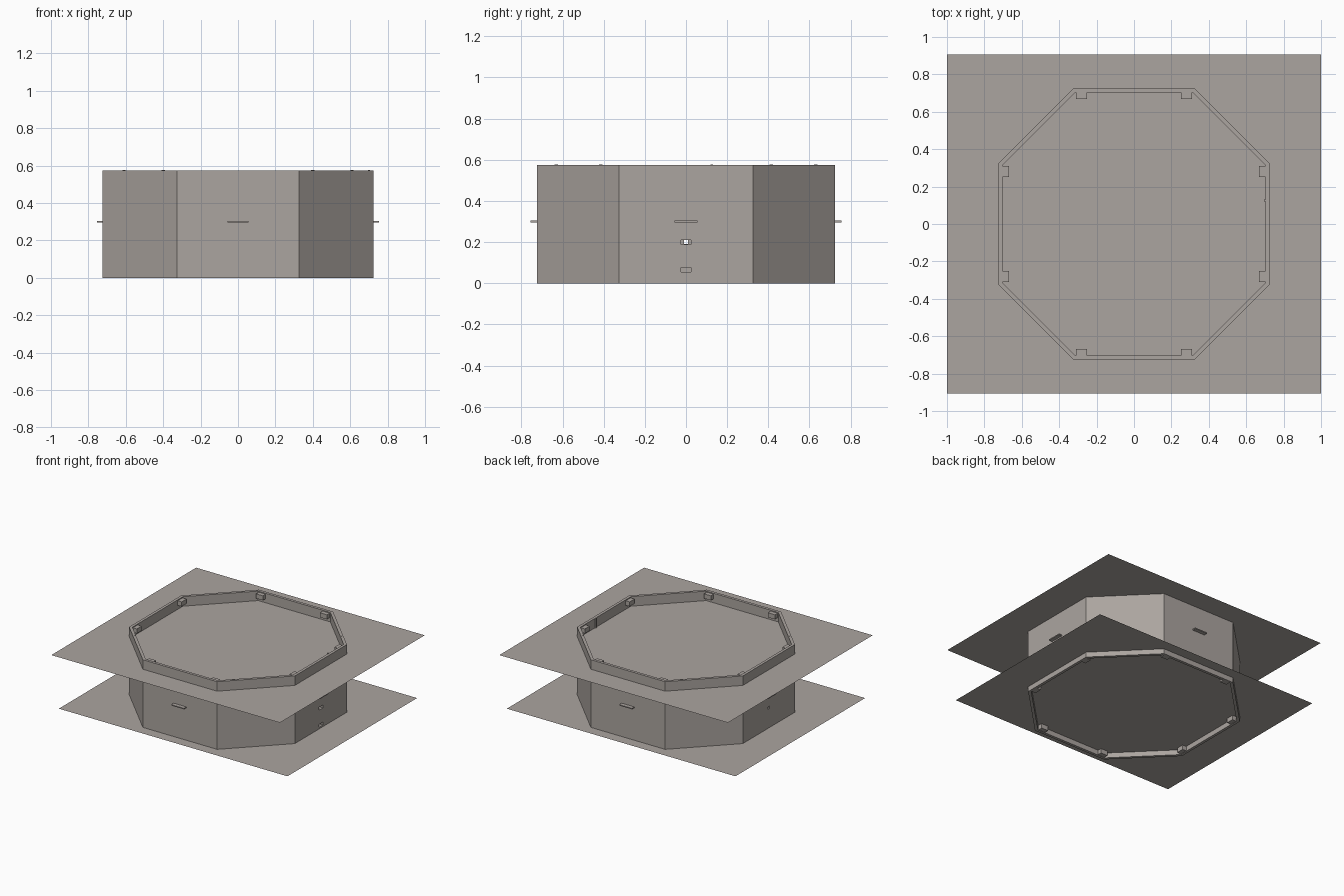
import bpy, bmesh, math
from mathutils import Matrix, Vector

if "Cube" in bpy.data.objects:
    bpy.data.objects.remove(bpy.data.objects["Cube"])

grey = bpy.data.materials.new("warm_grey")
grey.diffuse_color = (0.41, 0.375, 0.35, 1)
grey.use_nodes = True
grey.node_tree.nodes["Principled BSDF"].inputs["Base Color"].default_value = grey.diffuse_color


def finish(name, bm):
    bmesh.ops.recalc_face_normals(bm, faces=bm.faces)
    me = bpy.data.meshes.new(name)
    bm.to_mesh(me)
    bm.free()
    me.materials.append(grey)
    ob = bpy.data.objects.new(name, me)
    bpy.context.collection.objects.link(ob)
    return ob


def add_box(bm, centre, size, angle=0):
    # angle spins the box about the z axis through its own centre
    m = (Matrix.Translation(Vector(centre)) @ Matrix.Rotation(angle, 4, 'Z')
         @ Matrix.Diagonal((*size, 1)))
    bmesh.ops.create_cube(bm, size=1, matrix=m)


def sheet(name, hx, hy, z):
    bm = bmesh.new()
    bm.faces.new([bm.verts.new((x * hx, y * hy, z))
                  for x, y in ((-1, -1), (1, -1), (1, 1), (-1, 1))])
    return finish(name, bm)


R, C, H, T = 0.725, 0.325, 0.575, 0.022

# Eight-sided hollow wall
octagon = [(C, -R), (R, -C), (R, C), (C, R), (-C, R), (-R, C), (-R, -C), (-C, -R)]
bm = bmesh.new()
k = (R - T) / R
loops = [[bm.verts.new((x * s, y * s, z)) for x, y in octagon]
         for s, z in ((1, 0), (1, H), (k, H), (k, 0))]
for a in range(4):
    p, q = loops[a], loops[(a + 1) % 4]
    for i in range(8):
        j = (i + 1) % 8
        bm.faces.new((p[i], p[j], q[j], q[i]))
wall = finish("octagonal_wall", bm)

# Small openings in the right and left walls
bm = bmesh.new()
add_box(bm, (R, 0, 0.20), (0.1, 0.05, 0.022))
add_box(bm, (R, 0, 0.065), (0.1, 0.05, 0.022))
add_box(bm, (-R, 0, 0.20), (0.1, 0.02, 0.02))
cutter = finish("opening_cutter", bm)
cutter.hide_render = True
cutter.hide_set(True)
mod = wall.modifiers.new("openings", 'BOOLEAN')
mod.operation = 'DIFFERENCE'
mod.solver = 'EXACT'
mod.object = cutter

# Thin sheets through the wall near the top and bottom
sheet("upper_sheet", 1.0, 0.905, 0.5)
sheet("lower_sheet", 1.0, 0.81, 0.04)

# Tabs and inner blocks repeat on the four main sides
tabs, blocks = bmesh.new(), bmesh.new()
for n in range(4):
    a = n * math.pi / 2
    rot = Matrix.Rotation(a, 3, 'Z')
    add_box(tabs, rot @ Vector((0, -R - 0.01, 0.3)), (0.11, 0.04, 0.008), a)
    for x in (-0.28, 0.28):
        for z in (0.55, 0.02):
            add_box(blocks, rot @ Vector((x, -R + T + 0.015, z)),
                    (0.06, 0.04, 0.036), a)
finish("side_tabs", tabs)
finish("inner_blocks", blocks)

# Narrow upright strips on the inside of the rim
bm = bmesh.new()
for x, y, a in ((-0.40, 0.63, 45), (0.40, -0.63, 45), (0.61, 0.415, -45),
                (-0.61, -0.415, -45), (0.70, 0.125, 90)):
    add_box(bm, (x, y, 0.539), (0.012, 0.012, 0.078), math.radians(a))
finish("inner_strips", bm)
